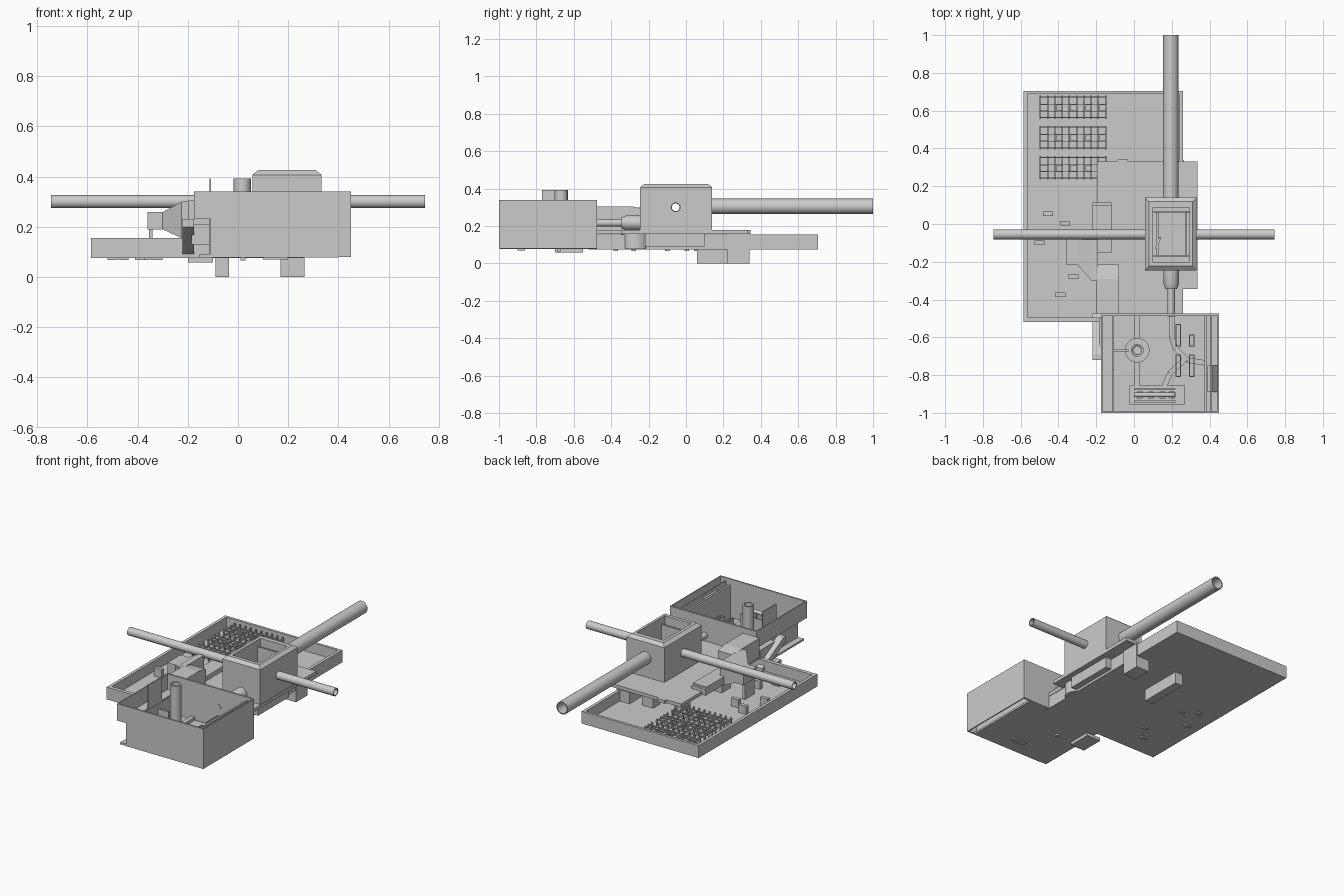
import bpy, bmesh, math
from mathutils import Vector

if "Cube" in bpy.data.objects:
    bpy.data.objects.remove(bpy.data.objects["Cube"])


def make(name, bm):
    bmesh.ops.recalc_face_normals(bm, faces=bm.faces)
    me = bpy.data.meshes.new(name)
    bm.to_mesh(me)
    bm.free()
    ob = bpy.data.objects.new(name, me)
    bpy.context.collection.objects.link(ob)
    return ob


def boxes(name, items):
    """One object from many (x0, x1, y0, y1, z0, z1) boxes."""
    bm = bmesh.new()
    for x0, x1, y0, y1, z0, z1 in items:
        vs = bmesh.ops.create_cube(bm, size=1)["verts"]
        for v in vs:
            v.co = ((x0 + x1) / 2 + v.co.x * (x1 - x0), (y0 + y1) / 2 + v.co.y * (y1 - y0),
                    (z0 + z1) / 2 + v.co.z * (z1 - z0))
    return make(name, bm)


def prism(name, pts, axis, a, b):
    """Extrude a 2D outline along an axis from a to b."""
    def place(p, t):
        return {"x": (t, *p), "y": (p[0], t, p[1]), "z": (*p, t)}[axis]
    bm = bmesh.new()
    lo = [bm.verts.new(place(p, a)) for p in pts]
    hi = [bm.verts.new(place(p, b)) for p in pts]
    bm.faces.new(lo)
    bm.faces.new(hi)
    for i in range(len(pts)):
        j = (i + 1) % len(pts)
        bm.faces.new((lo[i], lo[j], hi[j], hi[i]))
    return make(name, bm)


def smooth(ob):
    for p in ob.data.polygons:
        p.use_smooth = len(p.vertices) == 4
    ob.data.set_sharp_from_angle(angle=math.radians(40))
    return ob


def lathe(name, start, direction, rings, n=32, closed=False):
    """Revolve (distance, radius) pairs about a line; closed loops give hollow tubes."""
    q = Vector(direction).to_track_quat("Z", "Y")
    bm = bmesh.new()
    rows = [[bm.verts.new(Vector(start) + q @ Vector((r * math.cos(2 * math.pi * k / n),
             r * math.sin(2 * math.pi * k / n), d))) for k in range(n)] for d, r in rings]
    pairs = list(zip(rows, rows[1:])) + ([(rows[-1], rows[0])] if closed else [])
    for a, b in pairs:
        for k in range(n):
            m = (k + 1) % n
            bm.faces.new((a[k], a[m], b[m], b[k]))
    if not closed:
        bm.faces.new(rows[0])
        bm.faces.new(rows[-1])
    return smooth(make(name, bm))


def tube(name, start, direction, length, r, wall):
    return lathe(name, start, direction, [(0, r), (length, r), (length, r - wall), (0, r - wall)], closed=True)


def loft(name, loops):
    bm = bmesh.new()
    rows = [[bm.verts.new(p) for p in lp] for lp in loops]
    n = len(rows[0])
    for a, b in zip(rows, rows[1:]):
        for k in range(n):
            m = (k + 1) % n
            bm.faces.new((a[k], a[m], b[m], b[k]))
    bm.faces.new(rows[0])
    bm.faces.new(rows[-1])
    return make(name, bm)


def rect(x0, x1, y0, y1, z):
    return [(x0, y0, z), (x1, y0, z), (x1, y1, z), (x0, y1, z)]


def cut(ob, cutter):
    m = ob.modifiers.new("cut", "BOOLEAN")
    m.object = cutter
    m.solver = "EXACT"
    cutter.hide_render = True
    cutter.hide_set(True)


# large open tray
boxes("tray", [(-.585, .26, -.52, .705, .075, .087),
               (-.585, -.565, -.52, .705, .075, .155), (.24, .26, -.345, .705, .075, .155),
               (-.565, .24, .688, .705, .075, .155), (-.565, -.11, -.52, -.495, .075, .155)])
prism("tray_corner_fill", [(.24, -.345), (.26, -.345), (.26, -.475), (-.08, -.475), (-.08, -.46), (.24, -.46)],
      "z", .087, .155)

# tray racks: three lattices of rails and posts
for i, y0 in enumerate((.56, .40, .24)):
    parts = []
    for k in range(10):
        x = -.5 + k * .0385
        parts.append((x, x + .008, y0 - .005, y0 + .12, .122, .132))
        for y in (y0, y0 + .035, y0 + .07, y0 + .11):
            parts.append((x, x + .008, y, y + .008, .087, .14))
    for y in (y0, y0 + .035, y0 + .07, y0 + .11):
        parts.append((-.5, -.145, y, y + .006, .105, .115))
    for x in (-.43, -.355, -.275, -.2):
        parts.append((x - .025, x + .02, y0 + .04, y0 + .075, .09, .118))
    boxes("tray_rack_%d" % i, parts)

# tray posts with pads beneath
spots = [(-.455, .055), (-.365, .005), (-.5, -.1), (-.32, -.28), (-.39, -.375)]
boxes("tray_posts", [(x - .027, x + .027, y - .012, y + .012, .087, .14) for x, y in spots])
boxes("tray_pads", [(x - .02, x + .02, y - .012, y + .012, .067, .075) for x, y in spots])

# legs
boxes("centre_leg", [(-.09, -.035, .06, .34, 0, .08)])
boxes("right_leg", [(.17, .265, .22, .34, 0, .16)])

# raised deck and its supports
prism("deck", [(-.195, -.215), (-.195, .33), (-.09, .33), (-.085, .345), (-.035, .345), (-.03, .33),
               (.335, .33), (.335, -.345), (.26, -.345), (.26, -.475), (-.185, -.475)], "z", .158, .18)
boxes("deck_supports", [(-.185, -.13, .22, .31, .087, .16), (.02, .1, .24, .31, .087, .16),
                        (-.19, -.14, -.19, -.1, .087, .16), (.26, .3, -.22, .1, .09, .16)])
lathe("deck_round_support", (.21, -.27, .08), (0, 0, 1), [(0, .075), (.08, .075)])

# side housing and funnel arm
prism("side_housing", [(-.475, .18), (-.475, .305), (-.29, .305), (-.215, .29), (-.215, .18)], "x", -.2, -.08)
boxes("deck_block", [(-.22, -.12, -.15, .1, .158, .21), (-.22, -.12, .09, .115, .158, .2)])


def slice_x(x, y0, y1, z0, z1):
    return [(x, y0, z0), (x, y1, z0), (x, y1, z1), (x, y0, z1)]


loft("funnel_arm", [slice_x(-.36, -.215, -.08, .19, .258), slice_x(-.3, -.215, -.08, .19, .258),
                    slice_x(-.225, -.3, -.08, .155, .3), slice_x(-.19, -.3, -.08, .155, .3)])
boxes("arm_post", [(-.355, -.34, -.2, -.1, .087, .2)])

# turret housing: chamfered open box with cross bores
turret = loft("turret", [rect(.058, .332, -.245, .14, .18), rect(.058, .332, -.245, .14, .407),
                         rect(.08, .31, -.223, .118, .425)])
cut(turret, boxes("turret_cavity_cutter", [(.1, .293, -.2, .088, .2, .5)]))
cut(turret, lathe("cross_bore_cutter", (-.1, -.055, .3), (1, 0, 0), [(0, .02), (.6, .02)]))
cut(turret, lathe("long_bore_cutter", (.195, 0, .305), (0, 1, 0), [(0, .034), (.3, .034)]))
boxes("turret_ribs", [(.1, .293, .06, .07, .2, .38), (.1, .293, -.175, -.165, .2, .38),
                      (.12, .13, -.165, .06, .2, .265), (.27, .28, -.165, .06, .2, .265)])
prism("turret_lever", [(.11, -.13), (.12, -.13), (.145, -.07), (.135, -.07)], "z", .2, .26)

# pipes
tube("left_pipe", (-.745, -.055, .3), (1, 0, 0), .81, .026, .006)
tube("right_pipe", (.745, -.055, .3), (-1, 0, 0), .42, .026, .006)
tube("rear_pipe", (.195, 1, .305), (0, -1, 0), .87, .041, .007)
lathe("front_pipe", (.197, -.24, .217), (0, -1, 0), [(0, .04), (.08, .04), (.105, .03), (.105, .02), (.25, .02)])

# front box: stepped end walls, side walls, floor
ends = [(-.11, .08), (.45, .08), (.45, .34), (-.175, .34), (-.175, .23), (-.11, .23)]
prism("front_wall", ends, "y", -1, -.99)
prism("back_wall", ends, "y", -.487, -.475)
boxes("box_sides", [(-.175, -.168, -.99, -.487, .23, .34), (-.175, -.11, -.99, -.487, .23, .238),
                    (-.115, -.105, -.99, -.487, .08, .23), (.443, .45, -.99, -.487, .08, .34),
                    (.372, .385, -.99, -.487, .08, .3), (.385, .443, -.99, -.487, .25, .26),
                    (.405, .412, -.99, -.487, .26, .32)])
boxes("box_floor", [(-.155, .4, -.995, -.475, .078, .09)])
prism("side_chute", [(.412, .3), (.443, .26), (.443, .25), (.39, .25), (.39, .3)], "y", -.89, -.75)
boxes("box_underside_pads", [(-.2, -.1, -.7, -.55, .058, .078), (.01, .03, -.69, -.67, .065, .08),
                             (.1, .2, -.9, -.86, .07, .08)])

# sloping chute on the left of the box
prism("left_ramp", [(-.72, .23), (-.69, .23), (-.475, .11), (-.475, .08), (-.5, .08), (-.72, .2)], "x", -.22, -.175)
boxes("ramp_bracket", [(-.185, -.11, -.66, -.5, .13, .21)])

# column with collar, and its side plate
lathe("column", (.017, -.668, .088), (0, 0, 1),
      [(0, .065), (.03, .065), (.03, .034), (.305, .034), (.305, .024), (.22, .022)])
boxes("column_plate", [(-.113, -.107, -.77, -.63, .2, .392), (-.11, -.03, -.674, -.664, .09, .2)])

# floor channels
def channel(name, pts, w=.014):
    bm = bmesh.new()
    for (ax, ay), (bx, by) in zip(pts, pts[1:]):
        d = Vector((bx - ax, by - ay, 0))
        n = Vector((-d.y, d.x, 0)).normalized() * w
        a, b = Vector((ax, ay, .088)), Vector((bx, by, .088))
        vs = [bm.verts.new(p) for p in (a - n, b - n, b + n, a + n)]
        f = bm.faces.new(vs)
        e = bmesh.ops.extrude_face_region(bm, geom=[f])["geom"]
        bmesh.ops.translate(bm, vec=(0, 0, .022), verts=[v for v in e if isinstance(v, bmesh.types.BMVert)])
    return make(name, bm)


channel("column_channel_front", [(.015, -.72), (.015, -.86)])
channel("column_channel_back", [(.015, -.62), (.015, -.487)])
channel("branch_channel", [(.2, -.487), (.2, -.6), (.22, -.66), (.28, -.72), (.375, -.735)])
channel("lower_channel", [(.27, -.715), (.19, -.79), (.16, -.86)])

# standing slotted frames and the front rack
frames = []
for x0, x1, y0, y1 in ((.22, .25, -.65, -.53), (.29, .32, -.65, -.585),
                       (.22, .25, -.81, -.69), (.29, .32, -.81, -.69)):
    frames += [(x0, x0 + .006, y0, y1, .09, .19), (x1 - .006, x1, y0, y1, .09, .19),
               (x0, x1, y0, y0 + .006, .09, .19), (x0, x1, y1 - .006, y1, .09, .19)]
boxes("slot_frames", frames)
boxes("front_rack_base", [(-.025, .27, -.955, -.855, .09, .115), (.0, .22, -.945, -.935, .115, .2),
                          (.0, .22, -.88, -.87, .115, .2)])
for i, x in enumerate((.03, .09, .15, .2)):
    lathe("rack_drum_%d" % i, (x, -.905, .115), (0, 0, 1), [(0, .022), (.1, .022)], n=20)
lathe("rack_bar", (.0, -.905, .225), (1, 0, 0), [(0, .012), (.215, .012)], n=16)
